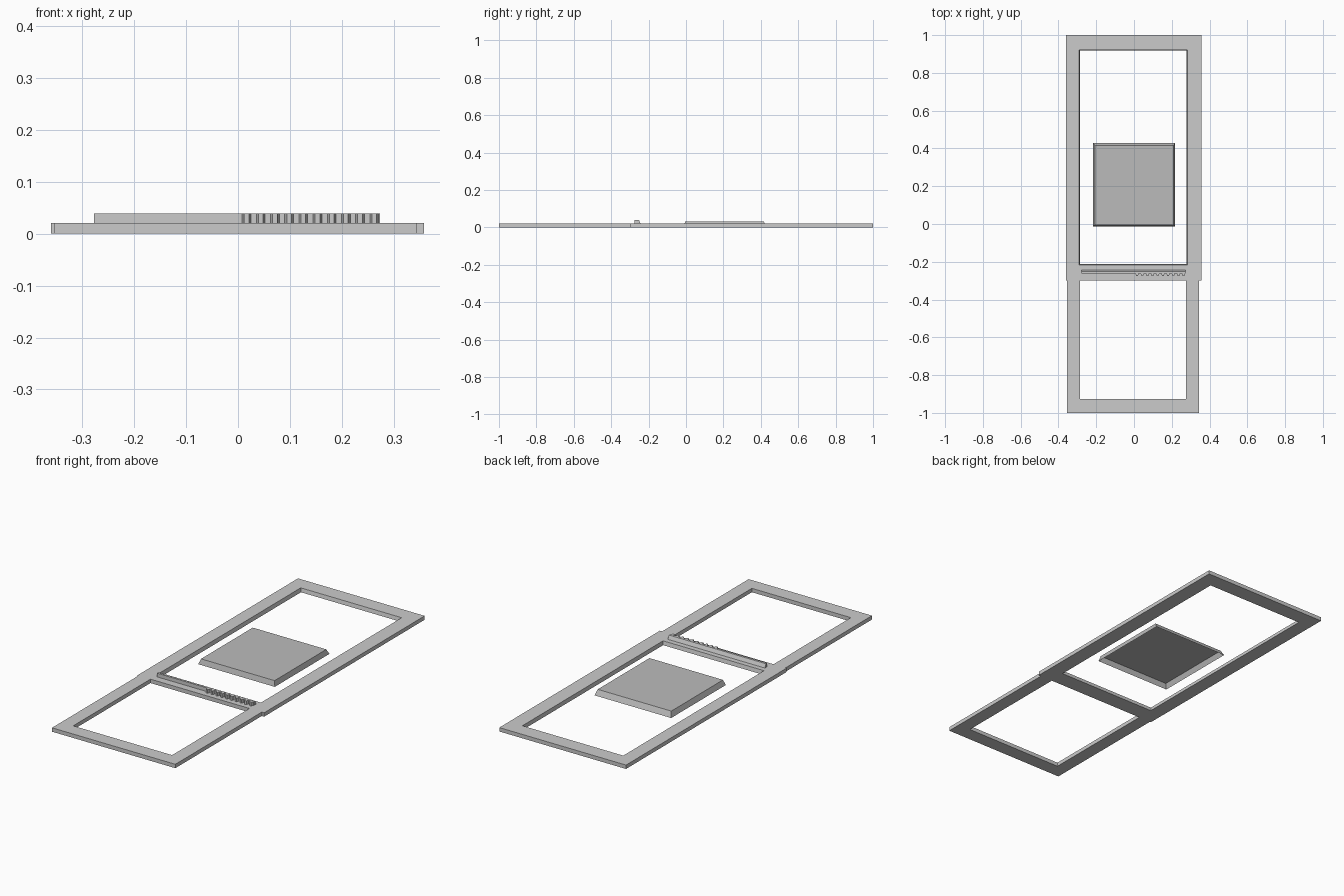
import bpy, bmesh

if "Cube" in bpy.data.objects:
    bpy.data.objects.remove(bpy.data.objects["Cube"])


def make_object(name, bm):
    bmesh.ops.recalc_face_normals(bm, faces=bm.faces)
    mesh = bpy.data.meshes.new(name)
    bm.to_mesh(mesh)
    bm.free()
    obj = bpy.data.objects.new(name, mesh)
    bpy.context.collection.objects.link(obj)
    return obj


def rect_loop(bm, x0, x1, y0, y1, z):
    return [bm.verts.new((x, y, z)) for x, y in ((x0, y0), (x1, y0), (x1, y1), (x0, y1))]


def bridge(bm, a, b):
    for i in range(len(a)):
        j = (i + 1) % len(a)
        bm.faces.new((a[i], a[j], b[j], b[i]))


def prism(name, bottom, top, z0, z1):
    bm = bmesh.new()
    lo = [bm.verts.new((x, y, z0)) for x, y in bottom]
    hi = [bm.verts.new((x, y, z1)) for x, y in top]
    bridge(bm, lo, hi)
    bm.faces.new(lo)
    bm.faces.new(hi)
    return make_object(name, bm)


T = 0.02  # frame thickness

# Upper frame with slightly sloped inner walls
bm = bmesh.new()
loops = [
    rect_loop(bm, -0.36, 0.358, -0.30, 1.0, 0),
    rect_loop(bm, -0.36, 0.358, -0.30, 1.0, T),
    rect_loop(bm, -0.29, 0.282, -0.217, 0.922, T),
    rect_loop(bm, -0.286, 0.279, -0.213, 0.918, 0),
]
for k in range(4):
    bridge(bm, loops[k], loops[(k + 1) % 4])
make_object("upper_frame", bm)

# Lower U-shaped frame
u = [(-0.354, -0.30), (-0.354, -1.0), (0.345, -1.0), (0.345, -0.30),
     (0.275, -0.30), (0.275, -0.926), (-0.286, -0.926), (-0.286, -0.30)]
prism("lower_frame", u, u, 0, T)

# Ridge on the cross bar: plain left half, toothed right half
front = [(-0.277, -0.262), (0.0, -0.262)]
pitch = 0.0273
for i in range(10):
    x = i * pitch
    front += [(x + 0.008, -0.262), (x + 0.012, -0.275),
              (x + 0.021, -0.275), (x + 0.025, -0.262)]
front.append((0.273, -0.262))
prism("toothed_ridge",
      front + [(0.273, -0.243), (-0.277, -0.243)],
      front + [(0.273, -0.251), (-0.277, -0.251)], T, 0.039)

# Centre panel: a shallow cover, open underneath
bm = bmesh.new()
rim = rect_loop(bm, -0.217, 0.217, -0.012, 0.43, 0.005)
top = rect_loop(bm, -0.207, 0.21, -0.004, 0.415, 0.032)
bridge(bm, rim, top)
bm.faces.new(top)
panel = make_object("centre_panel", bm)
grey = bpy.data.materials.new("panel_grey")
grey.diffuse_color = (0.5, 0.5, 0.5, 1)
grey.use_nodes = True
grey.node_tree.nodes["Principled BSDF"].inputs["Base Color"].default_value = grey.diffuse_color
panel.data.materials.append(grey)
